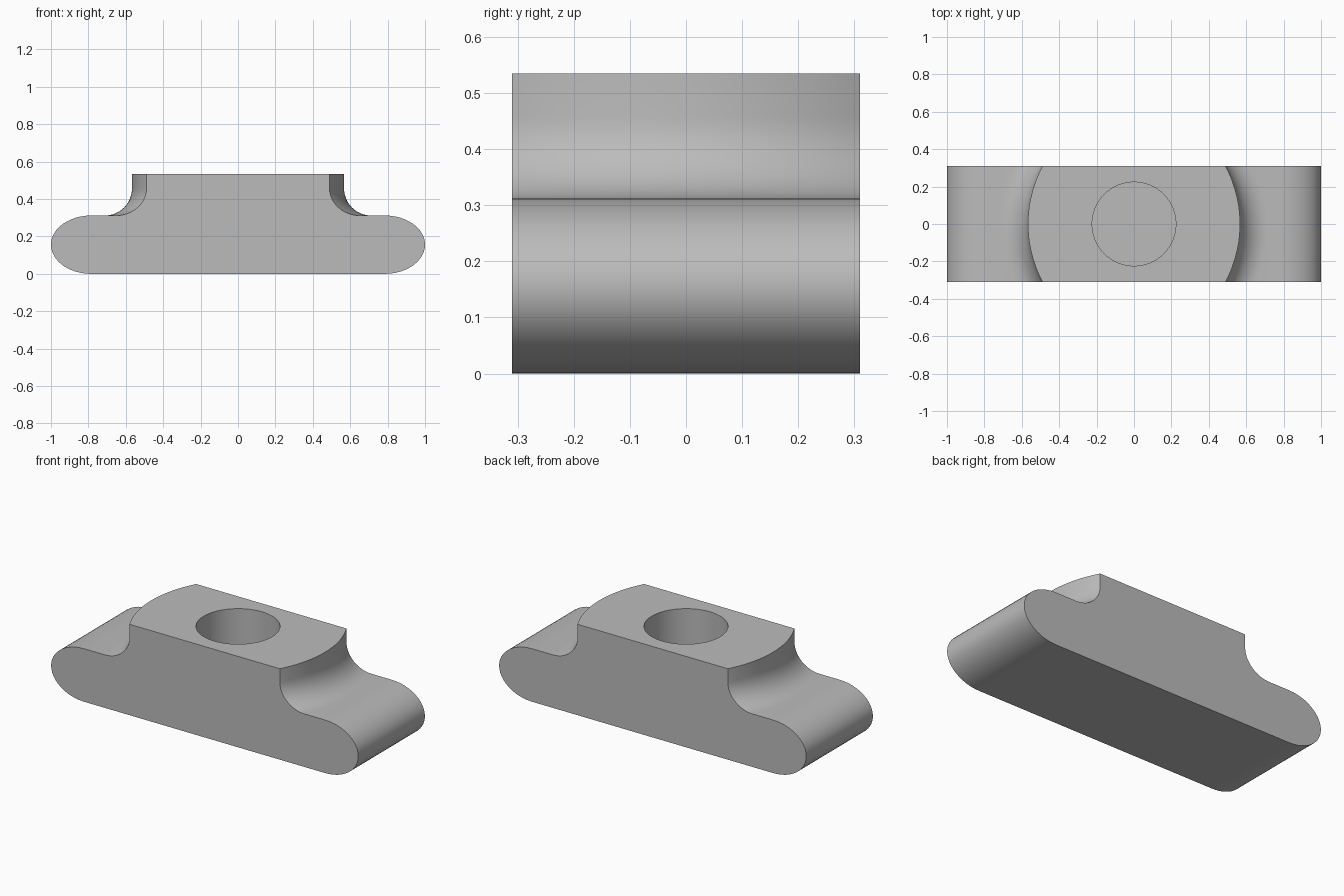
import bpy, bmesh
from math import sin, cos, pi, sqrt

old = bpy.data.objects.get("Cube")
if old:
    bpy.data.objects.remove(old)

HALF_DEPTH = 0.31
BASE_TOP, TOP = 0.312, 0.535
ARC_R, ARC_SHIFT = 0.655, 0.088     # curved ends of the raised block
FILLET = 0.145
END_LENGTH = 0.215                  # rounded ends of the base
STATIONS = 32

grey = bpy.data.materials.new("grey metal")
grey.use_nodes = True
colour = (0.5, 0.5, 0.5, 1)
grey.diffuse_color = colour
grey.node_tree.nodes["Principled BSDF"].inputs["Base Color"].default_value = colour


def section(y):
    """Half outline at depth y, from the bottom round the end to the top."""
    pts = []
    for i in range(25):
        a = -pi / 2 + pi * i / 24
        pts.append((1 - END_LENGTH + END_LENGTH * cos(a), BASE_TOP / 2 * (1 + sin(a))))

    def arc_x(radius):
        return sqrt(radius ** 2 - y ** 2) - ARC_SHIFT

    # fillet sweeping around the curved end of the raised block
    for i in range(13):
        a = pi / 2 * i / 12
        pts.append((arc_x(ARC_R + FILLET * (1 - sin(a))), BASE_TOP + FILLET * (1 - cos(a))))
    pts.append((arc_x(ARC_R), TOP))
    return pts


# Body: sections lofted from front to back
bm = bmesh.new()
rings = []
for k in range(STATIONS + 1):
    y = -HALF_DEPTH + 2 * HALF_DEPTH * k / STATIONS
    half = section(y)
    outline = half + [(-x, z) for x, z in reversed(half)]
    rings.append([bm.verts.new((x, y, z)) for x, z in outline])
for a, b in zip(rings, rings[1:]):
    for i in range(len(a)):
        j = (i + 1) % len(a)
        bm.faces.new((a[i], a[j], b[j], b[i]))
bm.faces.new(rings[0])
bm.faces.new(rings[-1])
bmesh.ops.recalc_face_normals(bm, faces=bm.faces)
mesh = bpy.data.meshes.new("slot_block")
bm.to_mesh(mesh)
bm.free()
body = bpy.data.objects.new("slot_block", mesh)
bpy.context.collection.objects.link(body)
mesh.materials.append(grey)

# Blind round hole in the top
depth = 0.36
bpy.ops.mesh.primitive_cylinder_add(vertices=64, radius=0.224, depth=depth + 0.1,
                                    location=(0, 0, TOP + 0.05 - depth / 2))
cutter = bpy.context.object
cutter.name = "hole_cutter"
cutter.hide_render = True
cutter.data.materials.append(grey)

cut = body.modifiers.new("hole", "BOOLEAN")
cut.operation = "DIFFERENCE"
cut.solver = "EXACT"
cut.object = cutter
bpy.ops.object.select_all(action="DESELECT")
body.select_set(True)
bpy.context.view_layer.objects.active = body
bpy.ops.object.modifier_apply(modifier=cut.name)
bpy.data.objects.remove(cutter)
bpy.ops.object.shade_smooth_by_angle(angle=pi / 6)
